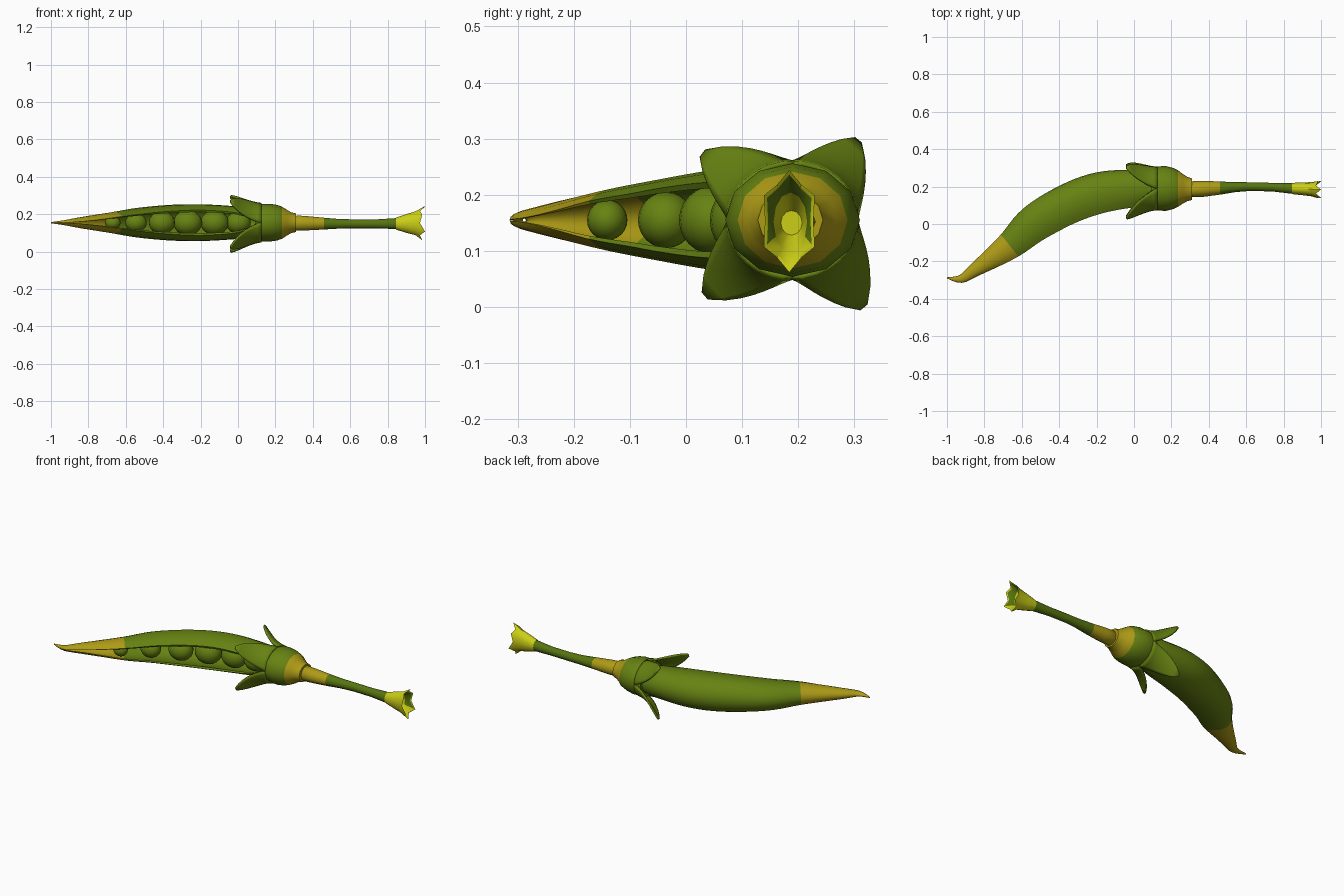
import bpy, bmesh, math
from mathutils import Vector

if "Cube" in bpy.data.objects:
    bpy.data.objects.remove(bpy.data.objects["Cube"])

def mat(name, rgb):
    m = bpy.data.materials.new(name)
    m.diffuse_color = (*rgb, 1)
    m.use_nodes = True
    m.node_tree.nodes["Principled BSDF"].inputs["Base Color"].default_value = m.diffuse_color
    return m

GREEN = mat("pod green", (0.135, 0.225, 0.006))
DARK = mat("stem green", (0.095, 0.175, 0.005))
OCHRE = mat("ochre yellow", (0.42, 0.33, 0.008))
LEMON = mat("lemon yellow", (0.60, 0.62, 0.008))

def make(name, verts, faces, mats, ids=None, angle=50):
    me = bpy.data.meshes.new(name)
    me.from_pydata(verts, [], faces)
    for m in mats:
        me.materials.append(m)
    if ids:
        me.polygons.foreach_set("material_index", ids)
    bm = bmesh.new()
    bm.from_mesh(me)
    bmesh.ops.recalc_face_normals(bm, faces=bm.faces)
    bm.to_mesh(me)
    bm.free()
    ob = bpy.data.objects.new(name, me)
    bpy.context.collection.objects.link(ob)
    bpy.ops.object.select_all(action='DESELECT')
    ob.select_set(True)
    bpy.context.view_layer.objects.active = ob
    bpy.ops.object.shade_smooth_by_angle(angle=math.radians(angle))
    return ob

def skin(name, rings, mats, rule, angle=50):
    """Join closed rings into a capped tube; rule(ring, side) picks the material."""
    n = len(rings[0])
    verts = [p for r in rings for p in r]
    faces, ids = [], []
    for i in range(len(rings) - 1):
        for j in range(n):
            k = (j + 1) % n
            faces.append((i*n + j, i*n + k, (i+1)*n + k, (i+1)*n + j))
            ids.append(rule(i, j))
    faces += [tuple(range(n)), tuple(range(len(verts) - n, len(verts)))]
    ids += [rule(0, 0), rule(len(rings) - 2, 0)]
    return make(name, verts, faces, mats, ids, angle)

def smooth_rows(rows, steps):
    """Catmull-Rom interpolation of table rows."""
    out = []
    for i in range(len(rows) - 1):
        a, b, c, d = rows[max(i-1, 0)], rows[i], rows[i+1], rows[min(i+2, len(rows)-1)]
        for s in range(steps):
            t = s / steps
            out.append([0.5*(2*q + (r-p)*t + (2*p-5*q+4*r-w)*t*t + (3*q-p-3*r+w)*t**3)
                        for p, q, r, w in zip(a, b, c, d)])
    return out + [list(rows[-1])]

ZC = 0.155
# Pod: x, y, half depth, half height, half opening angle
path = smooth_rows([
    (-1.00, -0.288, 0.003, 0.003, 0.04), (-0.925, -0.293, 0.022, 0.014, 0.06),
    (-0.85, -0.245, 0.037, 0.028, 0.25), (-0.665, -0.115, 0.075, 0.058, 0.62),
    (-0.53, 0.005, 0.100, 0.080, 0.70), (-0.35, 0.108, 0.108, 0.096, 0.74),
    (-0.18, 0.168, 0.110, 0.098, 0.74), (0.00, 0.190, 0.100, 0.087, 0.62),
    (0.10, 0.190, 0.090, 0.078, 0.15), (0.20, 0.190, 0.070, 0.065, 0.05)], 5)

def front_dir(i):
    p, q = path[max(i-1, 0)], path[min(i+1, len(path)-1)]
    t = Vector((q[0]-p[0], q[1]-p[1], 0)).normalized()
    return Vector((t.y, -t.x, 0))

rings, N = [], 16
for i, (x, y, a, b, th) in enumerate(path):
    f, ring = front_dir(i), []
    for scale, order in ((1, range(N + 1)), (0.84, range(N, -1, -1))):
        for k in order:
            w = th + (2*math.pi - 2*th) * k / N
            c = math.cos(w)
            # lips reach the full depth; the inner wall meets them there
            n = a * c / (math.cos(th) if c > 0 else 1) * (scale if c < 0.5 else 0.96 if scale < 1 else 1)
            ring.append(Vector((x, y, ZC)) + f*n + Vector((0, 0, b*scale*math.sin(w))))
    rings.append(ring)
skin("pod", rings, [GREEN, OCHRE], lambda i, j: int(path[i][0] < -0.67), 45)

# Peas in a row along the pod
for k, (px, r) in enumerate([(-0.68, 0.036), (-0.56, 0.050), (-0.42, 0.061), (-0.28, 0.067),
                             (-0.13, 0.066), (0.00, 0.058)]):
    i = min(range(len(path)), key=lambda q: abs(path[q][0] - px))
    y = path[i][1] + (path[i+1][1] - path[i][1]) * (px - path[i][0]) / (path[i+1][0] - path[i][0])
    bpy.ops.mesh.primitive_uv_sphere_add(segments=20, ring_count=12, radius=r,
                                         location=Vector((px, y, ZC)) + front_dir(i) * r * 0.45)
    pea = bpy.context.object
    pea.name = f"pea_{k + 1}"
    pea.scale = (1.15, 1, 1)
    pea.data.materials.append(GREEN)
    bpy.ops.object.shade_smooth_by_angle(angle=math.radians(60))

def tube(name, prof, sides, mats, rule, angle=50):
    """Rings across x from rows (x, centre y, centre z, half y, half z)."""
    rs = [[Vector((x, cy + ry*math.cos(2*math.pi*j/sides), cz + rz*math.sin(2*math.pi*j/sides)))
           for j in range(sides)] for x, cy, cz, ry, rz in prof]
    return skin(name, rs, mats, rule, angle)

# Calyx cup with ochre neck
cup = [(0.09, 0.19, ZC, 0.108, 0.095), (0.13, 0.19, ZC, 0.118, 0.100), (0.17, 0.19, ZC, 0.120, 0.101),
       (0.21, 0.19, ZC, 0.110, 0.095), (0.235, 0.19, ZC, 0.098, 0.086), (0.26, 0.188, ZC, 0.080, 0.070),
       (0.285, 0.187, ZC, 0.065, 0.055), (0.31, 0.186, ZC, 0.058, 0.050)]
tube("calyx_cup", cup, 12, [GREEN, OCHRE], lambda i, j: int(i >= 4))

# Four pointed sepals flaring from the cup
U, V = 8, 8
for k, (ty, tz) in enumerate([(0.305, 0.295), (0.315, 0.002), (0.032, 0.272), (0.036, 0.022)]):
    d = Vector((ty - 0.19, tz - ZC))
    mid = math.atan2(math.copysign(1, d.y), math.copysign(1, d.x))
    tip = math.atan2(d.y, d.x)
    verts, faces = [], []
    for iv in range(V + 1):
        v = iv / V
        half = math.radians(45) * (1 - v)**0.9 + 0.04
        ang = mid + (tip - mid) * v
        for iu in range(U + 1):
            u = iu / U * 2 - 1
            phi = ang + half * u
            r = 0.112 + (d.length - 0.112) * v**1.8
            x = 0.125 - 0.165 * v
            verts.append((x, 0.19 + r*math.cos(phi), ZC + r*math.sin(phi)*(0.9 + 0.1*v)))
    for iv in range(V):
        for iu in range(U):
            p = iv*(U+1) + iu
            faces.append((p, p+1, p+U+2, p+U+1))
    leaf = make(f"sepal_{k + 1}", verts, faces, [GREEN])
    sol = leaf.modifiers.new("thickness", 'SOLIDIFY')
    sol.thickness = 0.010
    sol.offset = 0

# Ochre collar and thin green stem
stem = [(0.30, 0.186, 0.153, 0.034, 0.034), (0.315, 0.186, 0.153, 0.043, 0.043),
        (0.37, 0.188, 0.152, 0.043, 0.040), (0.46, 0.192, 0.150, 0.035, 0.033),
        (0.54, 0.197, 0.149, 0.027, 0.027), (0.62, 0.200, 0.149, 0.023, 0.025),
        (0.74, 0.197, 0.149, 0.023, 0.025), (0.85, 0.190, 0.150, 0.029, 0.031)]
tube("stem", stem, 10, [DARK, OCHRE], lambda i, j: int(i < 3))

# Flared stem end with a ragged, hollow mouth
S = 12
flare = [(0.845, 0.190, 0.150, 0.030, 0.032, 0), (0.90, 0.188, 0.151, 0.034, 0.050, 0),
         (0.95, 0.186, 0.152, 0.038, 0.064, 0), (0.985, 0.184, 0.153, 0.046, 0.080, 1),
         (0.980, 0.184, 0.153, 0.040, 0.073, 1), (0.94, 0.186, 0.152, 0.030, 0.052, 0),
         (0.89, 0.188, 0.150, 0.019, 0.022, 0)]
rs = []
for x, cy, cz, ry, rz, rag in flare:
    ring = []
    for j in range(S):
        w = 2*math.pi*j/S + math.pi/2
        out = 1 + rag * (0.14 if j % 2 == 0 else -0.06)
        dx = rag * (0.015 if j % 4 == 0 else -0.012 if j % 2 else 0.0)
        ring.append(Vector((x + dx, cy + ry*out*math.cos(w), cz + rz*out*math.sin(w))))
    rs.append(ring)
# mouth lining is green except for the lower lobe
skin("stem_flare", rs, [LEMON, DARK],
     lambda i, j: int(i == 4 and not 4 <= j <= 7), 40)
